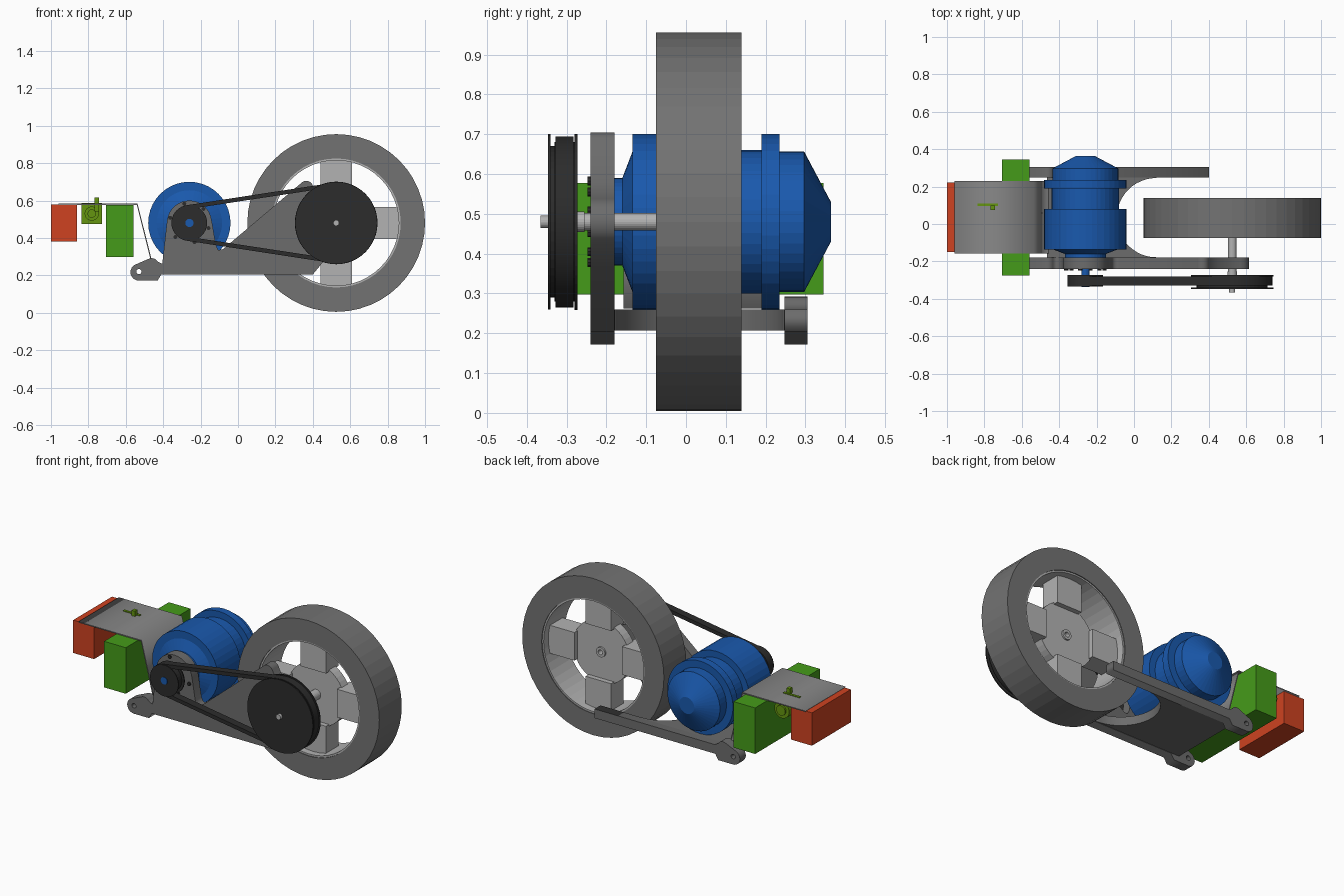
import bpy, bmesh, math
from math import sin, cos, pi, radians
from mathutils import Vector, Matrix

if "Cube" in bpy.data.objects:
    bpy.data.objects.remove(bpy.data.objects["Cube"])


def material(name, r, g, b):
    m = bpy.data.materials.new(name)
    m.diffuse_color = (r, g, b, 1)
    m.use_nodes = True
    m.node_tree.nodes["Principled BSDF"].inputs["Base Color"].default_value = m.diffuse_color
    return m


BLUE = material("blue_paint", 0.01, 0.10, 0.42)
GREEN = material("green_paint", 0.06, 0.33, 0.01)
LIME = material("lime_paint", 0.13, 0.30, 0.005)
RED = material("red_paint", 0.62, 0.055, 0.015)
BLACK = material("black_rubber", 0.025, 0.025, 0.025)
FRAME = material("frame_grey", 0.15, 0.15, 0.15)
TYRE = material("tyre_grey", 0.17, 0.17, 0.17)
LIGHT = material("light_metal", 0.45, 0.45, 0.45)
SHEET = material("sheet_grey", 0.25, 0.25, 0.25)


def finish(name, bm, mat):
    bmesh.ops.recalc_face_normals(bm, faces=bm.faces)
    me = bpy.data.meshes.new(name)
    bm.to_mesh(me)
    bm.free()
    ob = bpy.data.objects.new(name, me)
    bpy.context.collection.objects.link(ob)
    me.materials.append(mat)
    return ob


def lathe(name, profile, centre, mat, n=40, ring=False):
    """Turn (radius, y) points around a y axis through centre (x, z)."""
    bm = bmesh.new()
    rings = [[bm.verts.new((centre[0] + r * cos(2 * pi * i / n), y,
                            centre[1] + r * sin(2 * pi * i / n))) for i in range(n)]
             for r, y in profile]
    pairs = list(zip(rings, rings[1:])) + ([(rings[-1], rings[0])] if ring else [])
    for a, b in pairs:
        for i in range(n):
            j = (i + 1) % n
            bm.faces.new((a[i], a[j], b[j], b[i]))
    if not ring:
        bm.faces.new(rings[0])
        bm.faces.new(rings[-1])
    return finish(name, bm, mat)


def box(name, x, y, z, mat):
    bm = bmesh.new()
    bmesh.ops.create_cube(bm, size=1)
    for v in bm.verts:
        v.co = Vector([(s[0] + s[1]) / 2 + c * (s[1] - s[0]) for s, c in zip((x, y, z), v.co)])
    return finish(name, bm, mat)


def arc(cx, cz, r, a0, a1, n=10):
    """Points on an arc, angles in degrees."""
    return [(cx + r * cos(radians(a0 + (a1 - a0) * i / n)),
             cz + r * sin(radians(a0 + (a1 - a0) * i / n))) for i in range(n + 1)]


def plate(name, loops, lo, hi, mat, flat=False):
    """Extrude outlines with holes: in xz along y, or in xy along z when flat."""
    cu = bpy.data.curves.new(name, 'CURVE')
    cu.dimensions, cu.fill_mode, cu.extrude = '2D', 'BOTH', (hi - lo) / 2
    for pts in loops:
        sp = cu.splines.new('POLY')
        sp.points.add(len(pts) - 1)
        for p, q in zip(sp.points, pts):
            p.co = (q[0], q[1], 0, 1)
        sp.use_cyclic_u = True
    tmp = bpy.data.objects.new(name + "_curve", cu)
    bpy.context.collection.objects.link(tmp)
    me = bpy.data.meshes.new_from_object(
        tmp.evaluated_get(bpy.context.evaluated_depsgraph_get()))
    bpy.data.objects.remove(tmp)
    mid = (lo + hi) / 2
    me.transform(Matrix.Translation((0, 0, mid)) if flat else
                 Matrix.Translation((0, mid, 0)) @ Matrix.Rotation(pi / 2, 4, 'X'))
    bm = bmesh.new()
    bm.from_mesh(me)
    bmesh.ops.remove_doubles(bm, verts=bm.verts, dist=1e-5)
    return finish(name, bm, mat)


WHEEL = (0.525, 0.48)
MOTOR = (-0.26, 0.48)

# Wheel: tyre, rim lining, hub and four block spokes
lathe("tyre", [(0.475, -0.075), (0.475, 0.14), (0.345, 0.14), (0.345, -0.075)], WHEEL, TYRE, 48, True)
lathe("rim", [(0.345, -0.07), (0.345, 0.135), (0.335, 0.135), (0.335, -0.07)], WHEEL, LIGHT, 48, True)
lathe("hub", [(0.19, 0.0), (0.19, 0.06), (0.02, 0.06), (0.02, 0.0)], WHEEL, LIGHT, 40, True)
lathe("hub_bearing", [(0.03, -0.075), (0.03, 0.07), (0.015, 0.07), (0.015, -0.075)], WHEEL, LIGHT, 24, True)
for k in range(4):
    spoke = box("wheel_spoke_%d" % (k + 1), (0.16, 0.338), (-0.03, 0.09), (-0.085, 0.085), LIGHT)
    spoke.rotation_euler = (0, k * pi / 2, 0)
    spoke.location = (WHEEL[0], 0, WHEEL[1])

# Axle, stepped, running from the hub out through the large pulley
lathe("axle", [(0.016, -0.365), (0.016, -0.285), (0.022, -0.285), (0.022, -0.272), (0.026, -0.272),
               (0.026, -0.255), (0.022, -0.255), (0.022, -0.03)], WHEEL, LIGHT, 24)

# Belt drive: flanged pulleys and belt
lathe("large_pulley", [(0.22, -0.347), (0.22, -0.34), (0.19, -0.34), (0.19, -0.33), (0.2, -0.33),
                       (0.2, -0.28), (0.221, -0.28), (0.221, -0.273)], WHEEL, BLACK, 48)
lathe("small_pulley", [(0.095, -0.335), (0.095, -0.33), (0.08, -0.33),
                       (0.08, -0.28), (0.095, -0.28), (0.095, -0.273)], MOTOR, BLACK, 32)


def belt_loop(r, big):
    t = math.degrees(math.acos((r - big) / (WHEEL[0] - MOTOR[0])))
    return arc(*WHEEL, big, -t, t, 28) + arc(*MOTOR, r, t, 360 - t, 18)


plate("drive_belt", [belt_loop(0.096, 0.215), belt_loop(0.074, 0.192)], -0.328, -0.282, BLACK)

# Motor: turned body with flange and tapered cap, plus shaft
lathe("motor_body", [(0.11, -0.182), (0.11, -0.16), (0.175, -0.135), (0.22, -0.135), (0.22, 0.08),
                     (0.18, 0.08), (0.18, 0.19), (0.22, 0.19), (0.22, 0.235), (0.176, 0.235),
                     (0.176, 0.297), (0.05, 0.364)], MOTOR, BLUE)
lathe("motor_shaft", [(0.022, -0.338), (0.022, -0.17)], MOTOR, BLUE, 20)
for k in range(6):
    a = radians(45 + 60 * k)
    lathe("mount_bolt_%d" % (k + 1), [(0.011, -0.248), (0.011, -0.238)],
          (MOTOR[0] + 0.106 * cos(a), MOTOR[1] + 0.106 * sin(a)), BLACK, 8)

# Swingarm: front side plate with pivot foot and motor mount
foot = [(-0.41, 0.205), (-0.43, 0.172)] + arc(-0.53, 0.217, 0.045, 270, 120, 10) \
    + arc(-0.462, 0.255, 0.037, 120, 30, 6)
pivot = arc(-0.53, 0.22, 0.014, 0, 337.5, 15)
front = foot + [(-0.405, 0.262)] + arc(*MOTOR, 0.12, 172, 8, 16) \
    + [(-0.118, 0.36), (-0.105, 0.335), (-0.08, 0.34)] + arc(0.365, 0.668, 0.037, 130, 30, 8) \
    + [(0.45, 0.58)] + arc(0.555, 0.48, 0.06, 75, -60, 8) + [(0.4, 0.205)]
plate("front_swingarm_plate", [front, pivot], -0.24, -0.18, FRAME)

# Rear side bar of the swingarm
plate("rear_swingarm_bar", [foot + [(-0.405, 0.26), (0.4, 0.26), (0.4, 0.205)], pivot],
      0.248, 0.305, FRAME)

# Floor plate joining both sides, scooped out around the wheel
plate("swingarm_floor", [[(-0.465, -0.19), (0.12, -0.19), (0.12, -0.178)]
                         + arc(0.12, 0.034, 0.212, 270, 90, 24)
                         + [(0.12, 0.255), (-0.465, 0.255)]], 0.207, 0.26, FRAME, True)

# Bent sheet tray
plate("sheet_tray", [[(-0.96, 0.577), (-0.541, 0.577), (-0.462, 0.262), (-0.456, 0.262),
                      (-0.537, 0.583), (-0.96, 0.583)]], -0.157, 0.23, SHEET)

# Boxes hung below the tray
box("red_control_box", (-1.0, -0.86), (-0.15, 0.222), (0.38, 0.579), RED)
box("green_battery_box", (-0.705, -0.56), (-0.275, 0.345), (0.298, 0.577), GREEN)

# Sensor unit: mounting plate, drum, front ring and lever poking through the tray
box("sensor_plate", (-0.838, -0.727), (0.095, 0.11), (0.475, 0.587), LIME)
lathe("sensor_drum", [(0.05, 0.11), (0.05, 0.2), (0.03, 0.2), (0.03, 0.21)], (-0.782, 0.53), LIME, 24)
lathe("sensor_ring", [(0.038, 0.085), (0.038, 0.1), (0.02, 0.1), (0.02, 0.085)], (-0.782, 0.53), LIME, 24, True)
box("sensor_lever", (-0.766, -0.744), (0.075, 0.1), (0.54, 0.615), LIME)
